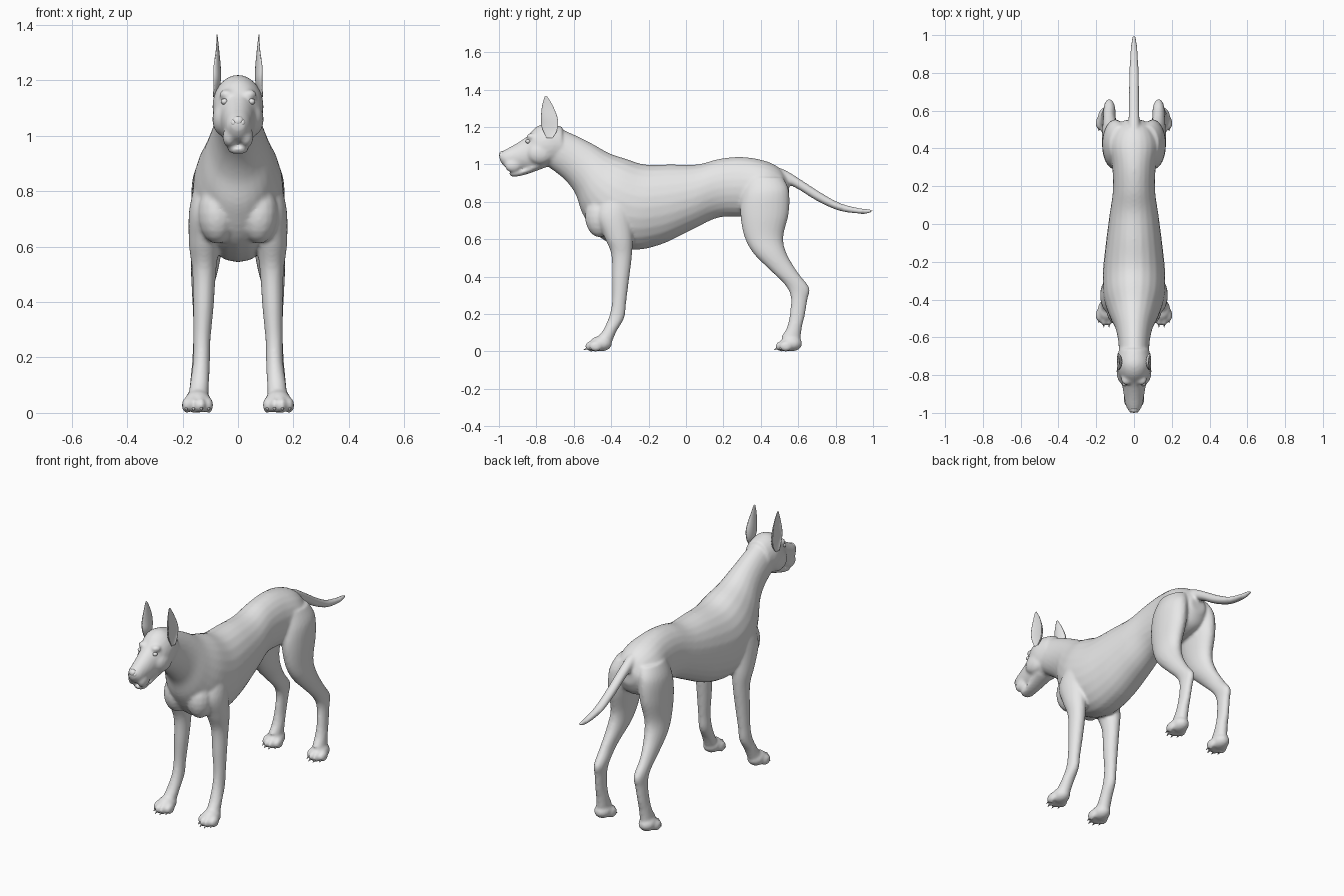
import bpy
import bmesh
from math import cos, sin, tau, radians
from mathutils import Matrix, Vector

cube = bpy.data.objects.get("Cube")
if cube:
    bpy.data.objects.remove(cube, do_unlink=True)


def make_material(name, colour):
    mat = bpy.data.materials.new(name)
    mat.use_nodes = True
    mat.diffuse_color = colour
    mat.node_tree.nodes["Principled BSDF"].inputs["Base Color"].default_value = colour
    return mat


grey = make_material("plain grey", (0.8, 0.8, 0.8, 1))


def spline(p0, p1, p2, p3, t):
    """Catmull-Rom blend of four cross-section records."""
    return [0.5 * (2 * b + (c - a) * t + (2 * a - 5 * b + 4 * c - d) * t * t
                   + (3 * b - a - 3 * c + d) * t ** 3)
            for a, b, c, d in zip(p0, p1, p2, p3)]


def loft(bm, rings, side=1, dish=1.0, sides=24, steps=5):
    """Skin smooth sections: (top y, top z, bottom y, bottom z, centre x, half width).
    A dish below one hollows the outer side."""
    sections = []
    last = len(rings) - 1
    for i in range(last):
        near = [rings[max(0, min(last, i + k))] for k in (-1, 0, 1, 2)]
        sections += [spline(*near, s / steps) for s in range(steps)]
    sections.append(rings[last])
    loops = []
    for ay, az, by, bz, cx, w in sections:
        loop = []
        for k in range(sides):
            c, s = cos(tau * k / sides), sin(tau * k / sides)
            x = cx + w * s * (dish if s > 0 else 1)
            y = (ay + by) / 2 + c * (ay - by) / 2
            z = (az + bz) / 2 + c * (az - bz) / 2
            loop.append(bm.verts.new((x * side, y, z)))
        loops.append(loop)
    faces = [bm.faces.new(loops[0]), bm.faces.new(loops[-1])]
    for a, b in zip(loops, loops[1:]):
        for k in range(sides):
            n = (k + 1) % sides
            faces.append(bm.faces.new((a[k], a[n], b[n], b[k])))
    bmesh.ops.recalc_face_normals(bm, faces=faces)


def ball(bm, centre, size):
    matrix = Matrix.Translation(centre) @ Matrix.Diagonal((*size, 1))
    bmesh.ops.create_uvsphere(bm, u_segments=16, v_segments=10, radius=1, matrix=matrix)


def finish(name, bm):
    mesh = bpy.data.meshes.new(name)
    bm.to_mesh(mesh)
    bm.free()
    mesh.materials.append(grey)
    for poly in mesh.polygons:
        poly.use_smooth = True
    obj = bpy.data.objects.new(name, mesh)
    bpy.context.collection.objects.link(obj)
    return obj


trunk = [
    (-.72, 1.21, -.74, .99, 0, .078), (-.60, 1.16, -.65, .92, 0, .083),
    (-.50, 1.11, -.59, .84, 0, .10), (-.41, 1.06, -.55, .73, 0, .13),
    (-.32, 1.03, -.46, .61, 0, .16), (-.22, 1.0, -.30, .545, 0, .165),
    (-.08, 1.0, -.14, .57, 0, .15), (.06, 1.0, .03, .65, 0, .13),
    (.18, 1.03, .17, .715, 0, .112), (.30, 1.04, .30, .72, 0, .115),
    (.42, 1.02, .42, .72, 0, .13), (.50, .98, .51, .75, 0, .10),
    (.55, .91, .55, .82, 0, .05)]
head = [
    (-1.0, 1.06, -.995, 1.02, 0, .022), (-.965, 1.08, -.965, .985, 0, .042),
    (-.91, 1.11, -.90, .97, 0, .054), (-.85, 1.15, -.83, .965, 0, .066),
    (-.80, 1.2, -.77, .98, 0, .086), (-.74, 1.22, -.72, .99, 0, .092),
    (-.66, 1.2, -.67, 1.0, 0, .08)]
jaw = [
    (-.945, .955, -.94, .94, 0, .018), (-.92, .96, -.92, .934, 0, .036),
    (-.87, .98, -.86, .945, 0, .042), (-.78, 1.04, -.76, .98, 0, .06)]
tail = [
    (.44, 1.0, .46, .93, 0, .035), (.53, .97, .51, .91, 0, .031),
    (.62, .915, .595, .87, 0, .028), (.72, .85, .70, .805, 0, .027),
    (.82, .795, .81, .755, 0, .025), (.91, .77, .905, .738, 0, .02),
    (.97, .762, .967, .736, 0, .014), (1.0, .758, 1.0, .748, 0, .006)]
front_leg = [
    (-.42, .88, -.27, .88, .09, .05), (-.48, .74, -.29, .74, .115, .06),
    (-.44, .62, -.285, .60, .122, .055), (-.40, .52, -.29, .50, .122, .043),
    (-.395, .38, -.305, .38, .125, .037), (-.395, .27, -.32, .26, .13, .031),
    (-.41, .19, -.33, .18, .132, .031), (-.44, .12, -.37, .11, .138, .034),
    (-.47, .08, -.40, .04, .143, .036)]
hind_leg = [
    (.32, .93, .52, .93, .07, .06), (.30, .84, .55, .86, .095, .068),
    (.29, .74, .55, .74, .103, .066), (.31, .62, .52, .61, .11, .056),
    (.36, .525, .54, .52, .12, .05), (.455, .43, .60, .42, .13, .036),
    (.53, .355, .66, .34, .13, .032), (.56, .29, .65, .28, .133, .028),
    (.555, .2, .635, .19, .138, .027), (.54, .13, .62, .13, .14, .031),
    (.51, .08, .61, .04, .143, .035)]
ear = [
    (-.745, 1.14, -.715, 1.14, .09, .012), (-.772, 1.2, -.69, 1.18, .088, .025),
    (-.775, 1.25, -.685, 1.24, .088, .026), (-.77, 1.31, -.71, 1.31, .08, .012),
    (-.755, 1.365, -.743, 1.365, .077, .003)]

# Toe spread: sideways offset and how far it trails the longest toes
toes = [(-.04, .022), (-.014, 0), (.014, 0), (.04, .022)]
paw_tips = {"front": -.535, "hind": .482}

# Skin parts, blended into one smooth body
skin = bmesh.new()
for part in (trunk, head, jaw, tail):
    loft(skin, part)
for side in (1, -1):
    loft(skin, front_leg, side)
    loft(skin, hind_leg, side)
    # Cheek, lip, brow and point of the shoulder
    ball(skin, (side * .03, -.925, .995), (.026, .045, .038))
    ball(skin, (side * .055, -.78, 1.06), (.038, .07, .06))
    ball(skin, (side * .04, -.825, 1.148), (.028, .028, .02))
    ball(skin, (side * .075, -.46, .72), (.07, .08, .11))
    # Paws
    for tip in paw_tips.values():
        ball(skin, (side * .145, tip + .08, .042), (.048, .06, .042))
        for dx, lag in toes:
            ball(skin, (side * (.146 + dx), tip + lag + .03, .028), (.017, .035, .029))

body = finish("body", skin)
remesh = body.modifiers.new("blend", "REMESH")
remesh.mode = "VOXEL"
remesh.voxel_size = 0.008
remesh.use_smooth_shade = True
smooth = body.modifiers.new("soften", "SMOOTH")
smooth.factor = 0.5
smooth.iterations = 7

# Ears, eyes and claws
for side, label in ((1, "left"), (-1, "right")):
    bm = bmesh.new()
    loft(bm, ear, side, dish=-0.3)
    finish(label + "_ear", bm)

    bm = bmesh.new()
    ball(bm, (side * .049, -.845, 1.123), (.013, .013, .011))
    finish(label + "_eye", bm)

    for leg, tip in paw_tips.items():
        bm = bmesh.new()
        for dx, lag in toes:
            place = Matrix.Translation(Vector((side * (.146 + dx), tip + lag, .014)))
            bmesh.ops.create_cone(bm, cap_ends=True, segments=8, radius1=.008, radius2=.001,
                                  depth=.026, matrix=place @ Matrix.Rotation(radians(115), 4, "X"))
        finish(label + "_" + leg + "_claws", bm)

# Nose pad with two nostril wings
bm = bmesh.new()
ball(bm, (0, -.982, 1.052), (.022, .018, .02))
for side in (1, -1):
    ball(bm, (side * .015, -.983, 1.046), (.012, .015, .014))
finish("nose", bm)
